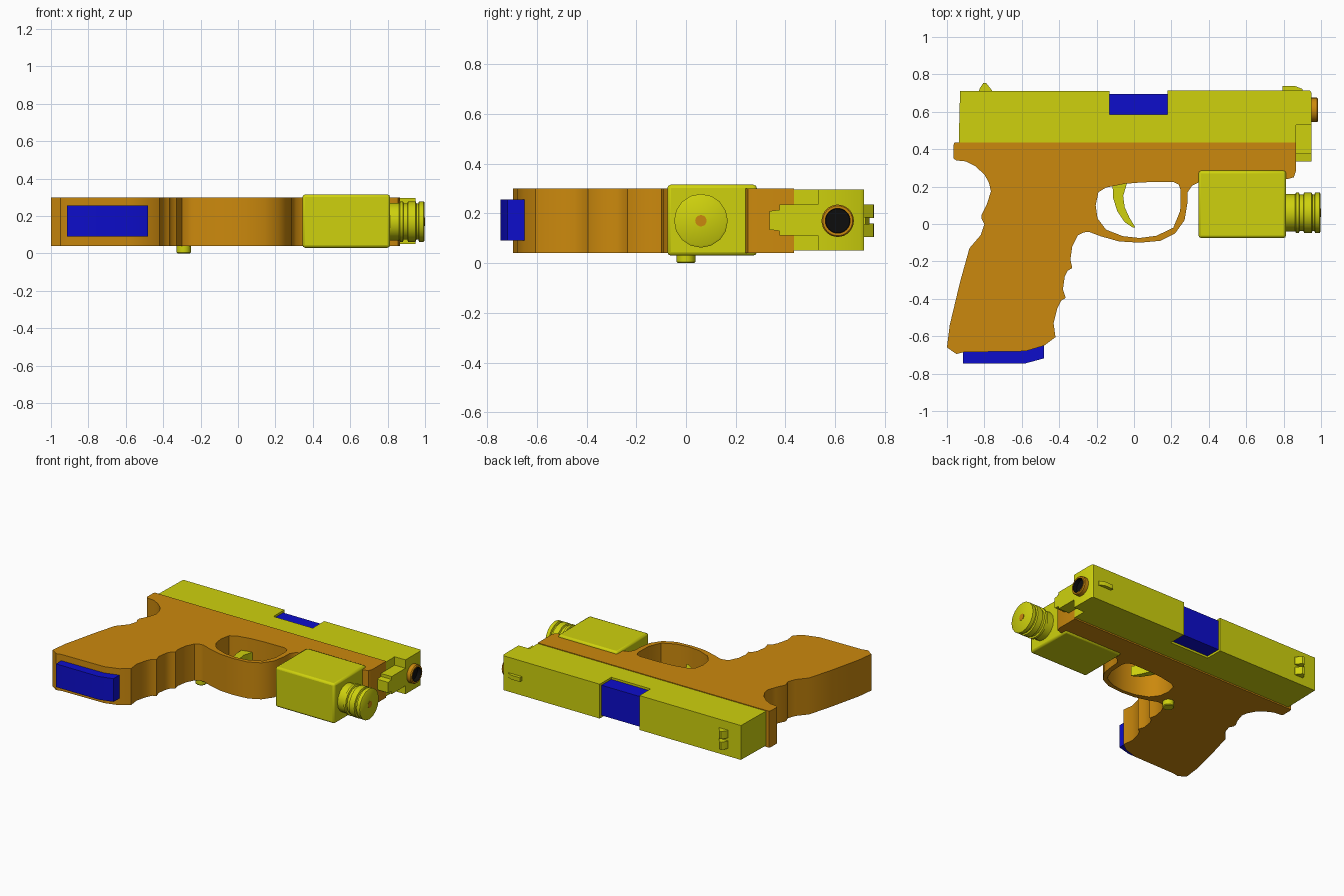
import bpy, bmesh, math
from mathutils import Matrix, Vector

cube = bpy.data.objects.get("Cube")
if cube:
    bpy.data.objects.remove(cube, do_unlink=True)

MID = 0.17  # height of the symmetry plane


def material(name, r, g, b):
    m = bpy.data.materials.new(name)
    m.use_nodes = True
    m.diffuse_color = (r, g, b, 1)
    m.node_tree.nodes["Principled BSDF"].inputs["Base Color"].default_value = (r, g, b, 1)
    return m


yellow = material("yellow", 0.62, 0.64, 0.004)
orange = material("orange", 0.6, 0.25, 0.004)
blue = material("blue", 0.004, 0.004, 0.6)
black = material("black", 0.004, 0.004, 0.004)


def finish(name, bm, mats, bevel=0, smooth=35):
    bmesh.ops.recalc_face_normals(bm, faces=bm.faces)
    me = bpy.data.meshes.new(name)
    bm.to_mesh(me)
    bm.free()
    for m in mats:
        me.materials.append(m)
    me.shade_smooth()
    me.set_sharp_from_angle(angle=math.radians(smooth))
    ob = bpy.data.objects.new(name, me)
    bpy.context.collection.objects.link(ob)
    if bevel:
        mod = ob.modifiers.new("bevel", "BEVEL")
        mod.width = bevel
        mod.segments = 2
        mod.limit_method = "ANGLE"
        mod.angle_limit = math.radians(60)
    return ob


def plate(name, loops, z0, z1, mat, bevel=0):
    """Extrude an outline, with optional holes, from z0 to z1."""
    bm = bmesh.new()
    for loop in loops:
        vs = [bm.verts.new((x, y, z0)) for x, y in loop]
        for a, b in zip(vs, vs[1:] + vs[:1]):
            bm.edges.new((a, b))
    bmesh.ops.triangle_fill(bm, edges=bm.edges[:], use_beauty=True, normal=(0, 0, 1))
    ext = bmesh.ops.extrude_face_region(bm, geom=bm.faces[:])
    moved = [g for g in ext["geom"] if isinstance(g, bmesh.types.BMVert)]
    bmesh.ops.translate(bm, verts=moved, vec=(0, 0, z1 - z0))
    bmesh.ops.dissolve_limit(bm, angle_limit=0.01, verts=bm.verts[:], edges=bm.edges[:])
    return finish(name, bm, [mat], bevel)


def box(name, x, y, z, mat, bevel=0):
    return plate(name, [[(x[0], y[0]), (x[1], y[0]), (x[1], y[1]), (x[0], y[1])]],
                 z[0], z[1], mat, bevel)


def lathe(name, profile, centre, axis, sides, mats, dark=None):
    """Spin (along, radius) points about an axis; dark marks segments of the second colour."""
    bm = bmesh.new()
    turn = Vector((0, 0, 1)).rotation_difference(Vector(axis)).to_matrix()
    rings = []
    for h, r in profile:
        rings.append([bm.verts.new(turn @ Vector((r * math.cos(t), r * math.sin(t), h)) + Vector(centre))
                      for t in (2 * math.pi * i / sides for i in range(sides))])
    for k, (a, b) in enumerate(zip(rings, rings[1:])):
        for i in range(sides):
            j = (i + 1) % sides
            f = bm.faces.new((a[i], a[j], b[j], b[i]))
            f.material_index = int(dark is not None and k >= dark)
    bm.faces.new(rings[0])
    cap = bm.faces.new(rings[-1])
    cap.material_index = int(dark is not None)
    return finish(name, bm, mats)


# Frame with grip and trigger guard
back = [(-.96, .435), (-.965, .42), (-.965, .35), (-.95, .34), (-.9, .335), (-.85, .31),
        (-.8, .265), (-.775, .22), (-.765, .175), (-.785, .11), (-.815, .05), (-.815, .03),
        (-.8, 0), (-.82, -.06), (-.88, -.13), (-.93, -.31), (-.985, -.54), (-1, -.66),
        (-.95, -.695), (-.91, -.685), (-.58, -.68), (-.48, -.65)]
fingers = [(-.42, -.605), (-.43, -.53), (-.41, -.45), (-.39, -.41), (-.365, -.395),
           (-.38, -.35), (-.37, -.28), (-.355, -.25), (-.33, -.235), (-.34, -.19),
           (-.33, -.12), (-.3, -.06), (-.27, -.045), (-.24, -.042)]
guard = [(-.18, -.065), (-.08, -.093), (.03, -.1), (.14, -.09), (.22, -.05), (.27, .02),
         (.285, .11), (.287, .17), (.31, .205), (.35, .225), (.4, .24), (.82, .24),
         (.855, .25), (.865, .28), (.865, .435)]
opening = [(-.205, .1), (-.19, .17), (-.15, .195), (-.05, .215), (.05, .223), (.21, .225),
           (.24, .21), (.25, .18), (.247, .07), (.21, -.02), (.12, -.063), (.03, -.075),
           (-.06, -.065), (-.15, -.03), (-.195, .03)]
plate("frame", [back + fingers + guard, opening], .04, .3, orange)

# Slide with ejection port and stepped nose
plate("slide", [[(-.937, .435), (.865, .435), (.865, .53), (.95, .53), (.95, .7), (.94, .715),
                 (.18, .715), (.18, .585), (-.13, .585), (-.13, .71), (-.93, .71)]],
      .05, .295, yellow)
box("chamber", (-.135, .185), (.575, .695), (.065, .28), blue)

# Nose under the barrel, tapered at its lower end
nose = box("slide_nose", (.85, .95), (.335, .54), (.11, .235), yellow)
for v in nose.data.vertices:
    if v.co.y < .4:
        v.co.z = MID + (v.co.z - MID) * .6
box("slide_nose_block", (.85, .95), (.375, .54), (.11, .235), yellow)

# Barrel with dark bore
lathe("barrel", [(.9, .065), (.978, .065), (.985, .06), (.985, .05), (.955, .048)],
      (0, .61, MID), (1, 0, 0), 32, [orange, black], dark=3)

# Sights
rear = [(-.83, .705), (-.825, .725), (-.805, .755), (-.79, .753), (-.76, .715), (-.76, .705)]
for side in (-1, 1):
    z = sorted((MID + side * .011, MID + side * .065))
    plate("rear_sight_left" if side > 0 else "rear_sight_right", [rear], z[0], z[1], yellow)
plate("front_sight", [[(.795, .705), (.795, .738), (.86, .738), (.9, .722), (.9, .705)]],
      .155, .185, yellow)

# Trigger
plate("trigger", [[(-.115, .23), (-.112, .14), (-.09, .07), (-.05, .01), (-.01, -.017), (.008, -.02),
                   (-.025, .035), (-.05, .09), (-.058, .15), (-.04, .21), (-.03, .24)]],
      .135, .205, yellow)

# Magazine base
plate("magazine_base", [[(-.915, -.67), (-.915, -.745), (-.58, -.745), (-.48, -.718),
                         (-.48, -.64), (-.6, -.66)]], .09, .255, blue)

# Release button on the underside
lathe("release_button", [(0, .034), (.005, .038), (.06, .038)], (-.29, 0, 0), (0, 0, 1), 20, [yellow])

# Lamp body and ribbed head
box("lamp_body", (.345, .813), (-.075, .285), (.03, .315), yellow, .014)
lathe("lamp_head", [(.8, .1), (.862, .1), (.866, .108), (.882, .108), (.886, .097), (.905, .097),
                    (.909, .108), (.95, .108), (.954, .097), (.964, .097), (.968, .108),
                    (.993, .108), (.998, .1)],
      (0, .06, MID), (1, 0, 0), 16, [yellow])
lathe("lamp_bulb", [(.995, .023), (1, .023)], (0, .06, MID), (1, 0, 0), 16, [orange])
